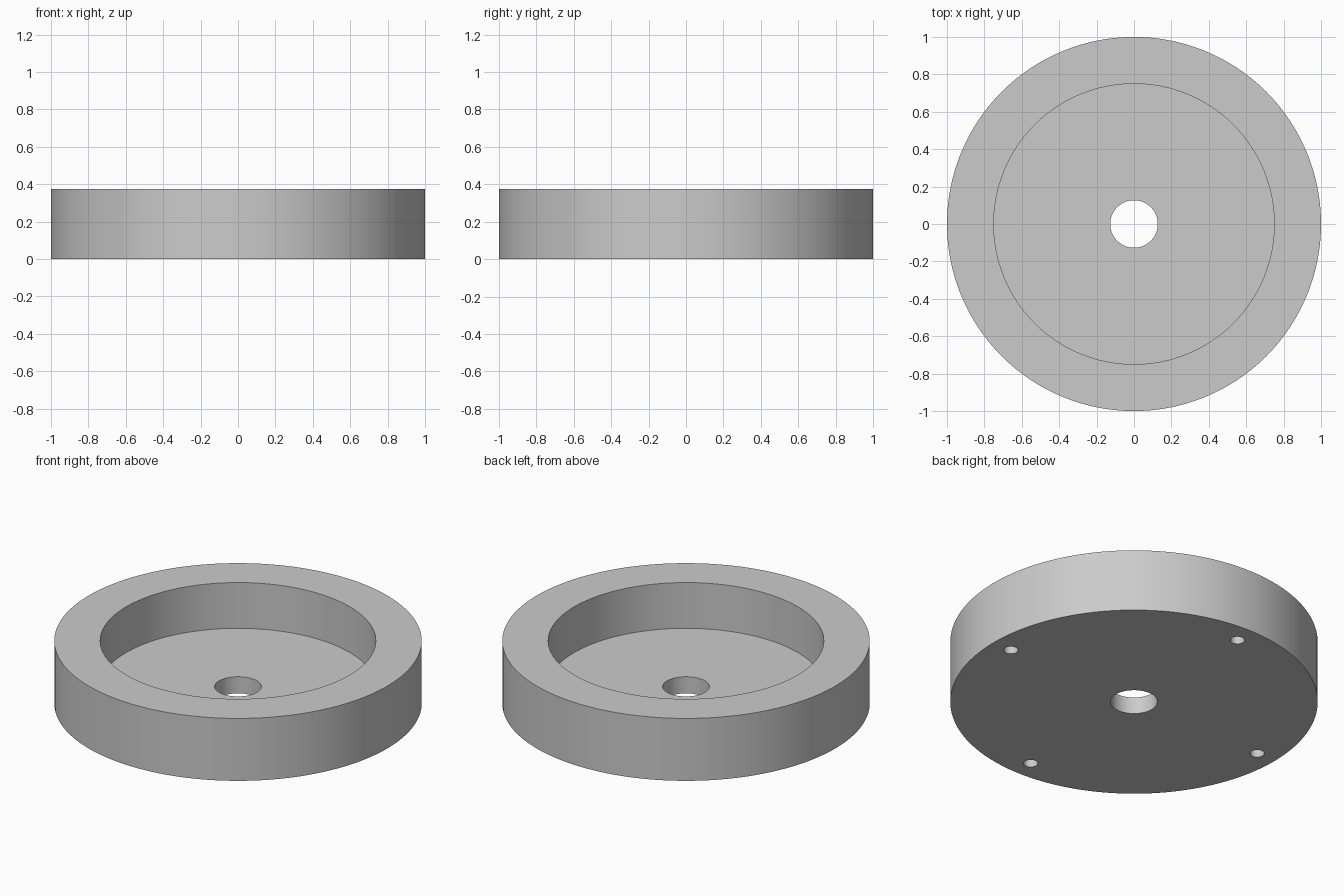
import bpy, bmesh
from math import cos, sin, pi, radians

cube = bpy.data.objects.get("Cube")
if cube:
    bpy.data.objects.remove(cube, do_unlink=True)

OUTER, RECESS, BORE = 1.0, 0.75, 0.127
HEIGHT, FLOOR = 0.375, 0.1
BOLT_CIRCLE, BOLT_RADIUS, BOLT_DEPTH = 0.875, 0.039, 0.25

grey = bpy.data.materials.new("plain_grey")
grey.use_nodes = True
colour = (0.6, 0.6, 0.6, 1)
grey.diffuse_color = colour
grey.node_tree.nodes["Principled BSDF"].inputs["Base Color"].default_value = colour


def lathe(name, profile, segments):
    """Revolve a closed (radius, height) profile around the z axis."""
    bm = bmesh.new()
    rings = [[bm.verts.new((r * cos(2 * pi * i / segments),
                            r * sin(2 * pi * i / segments), z))
              for i in range(segments)] for r, z in profile]
    for k, a in enumerate(rings):
        b = rings[(k + 1) % len(rings)]
        for i in range(segments):
            j = (i + 1) % segments
            bm.faces.new((a[i], a[j], b[j], b[i]))
    bmesh.ops.recalc_face_normals(bm, faces=bm.faces)
    mesh = bpy.data.meshes.new(name)
    bm.to_mesh(mesh)
    bm.free()
    mesh.materials.append(grey)
    obj = bpy.data.objects.new(name, mesh)
    bpy.context.collection.objects.link(obj)
    return obj


# Round body: rim, recess and floor with a through bore
body = lathe("recessed_disc", [
    (OUTER, 0), (OUTER, HEIGHT), (RECESS, HEIGHT),
    (RECESS, FLOOR), (BORE, FLOOR), (BORE, 0)], 128)

# Four blind bolt holes in the underside
cutters = []
for k in range(4):
    a = k * pi / 2
    bpy.ops.mesh.primitive_cylinder_add(
        vertices=32, radius=BOLT_RADIUS, depth=2 * BOLT_DEPTH,
        location=(BOLT_CIRCLE * cos(a), BOLT_CIRCLE * sin(a), 0))
    cutter = bpy.context.object
    cutter.name = "bolt_hole_cutter"
    cutter.hide_render = True
    cutter.data.materials.append(grey)
    cutters.append(cutter)
    cut = body.modifiers.new("bolt_hole", "BOOLEAN")
    cut.operation, cut.solver, cut.object = "DIFFERENCE", "EXACT", cutter

bpy.ops.object.select_all(action="DESELECT")
body.select_set(True)
bpy.context.view_layer.objects.active = body
for name in [m.name for m in body.modifiers]:
    bpy.ops.object.modifier_apply(modifier=name)
for cutter in cutters:
    bpy.data.objects.remove(cutter, do_unlink=True)

# Smooth round walls with crisp corners
bpy.ops.object.shade_smooth_by_angle(angle=radians(30))
